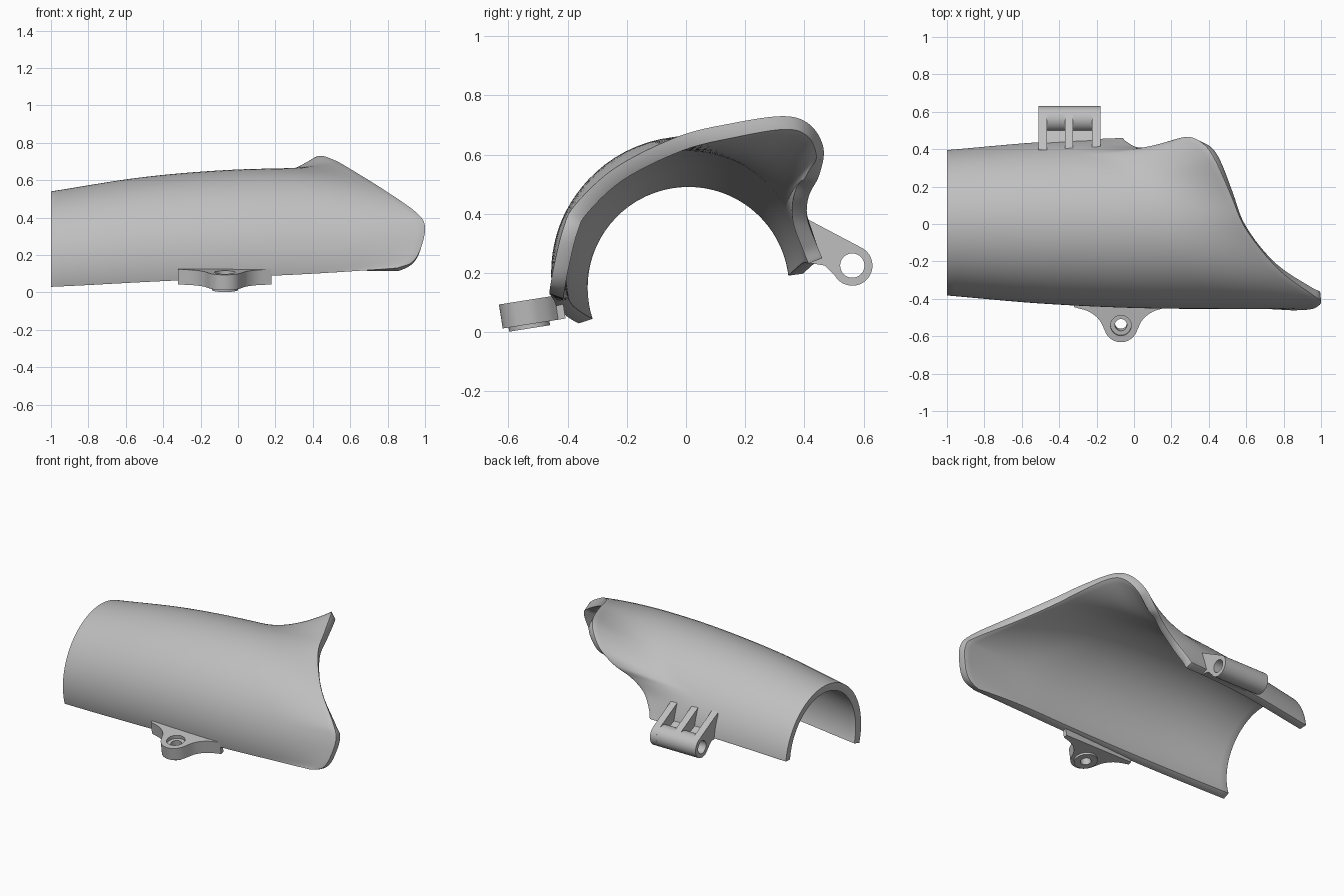
import bpy
import math
from mathutils import Matrix, Vector

cube = bpy.data.objects.get("Cube")
if cube:
    bpy.data.objects.remove(cube, do_unlink=True)

grey = bpy.data.materials.new("plain grey")
grey.use_nodes = True
grey.diffuse_color = (0.52, 0.52, 0.52, 1)
bsdf = next(n for n in grey.node_tree.nodes if n.type == "BSDF_PRINCIPLED")
bsdf.inputs["Base Color"].default_value = grey.diffuse_color
bsdf.inputs["Roughness"].default_value = 0.6


def lerp(a, b, t):
    return a + (b - a) * t


def spline(points, steps):
    """Smooth curve through the points."""
    pts = [Vector(p) for p in points]
    pts = [2 * pts[0] - pts[1]] + pts + [2 * pts[-1] - pts[-2]]
    out = []
    for a, b, c, d in zip(pts, pts[1:], pts[2:], pts[3:]):
        for s in range(steps):
            t = s / steps
            out.append(0.5 * (2 * b + (c - a) * t + (2 * a - 5 * b + 4 * c - d) * t ** 2
                              + (3 * b - a - 3 * c + d) * t ** 3))
    return out + [pts[-2]]


def arc(cx, cy, r, start, end, n=24):
    angles = [math.radians(lerp(start, end, i / n)) for i in range(n + 1)]
    return [(cx + r * math.cos(a), cy + r * math.sin(a)) for a in angles]


def smooth(obj):
    bpy.ops.object.select_all(action="DESELECT")
    obj.select_set(True)
    bpy.context.view_layer.objects.active = obj
    bpy.ops.object.shade_smooth_by_angle(angle=math.radians(35))


def add_mesh(name, mesh, matrix=None):
    mesh.materials.clear()
    mesh.materials.append(grey)
    obj = bpy.data.objects.new(name, mesh)
    bpy.context.collection.objects.link(obj)
    if matrix:
        obj.matrix_world = matrix
    smooth(obj)
    return obj


def plate(name, outlines, half, matrix, bevel=0.0):
    """Flat plate with holes: the first outline is the edge, the rest are holes."""
    curve = bpy.data.curves.new(name, "CURVE")
    curve.dimensions = "2D"
    curve.fill_mode = "BOTH"
    curve.extrude = half - bevel
    curve.bevel_depth = bevel
    curve.offset = -bevel
    curve.bevel_resolution = 1
    for outline in outlines:
        s = curve.splines.new("POLY")
        s.points.add(len(outline) - 1)
        for p, (x, y) in zip(s.points, outline):
            p.co = (x, y, 0, 1)
        s.use_cyclic_u = True
    helper = bpy.data.objects.new(name + " outline", curve)
    bpy.context.collection.objects.link(helper)
    bpy.context.view_layer.update()
    deps = bpy.context.evaluated_depsgraph_get()
    mesh = bpy.data.meshes.new_from_object(helper.evaluated_get(deps))
    bpy.data.objects.remove(helper, do_unlink=True)
    return add_mesh(name, mesh, matrix)


# Shell: tapering round section, lofted out to a flared free edge
SECTIONS = spline([(-1, 0.39, 0.15), (-0.5, 0.433, 0.184), (0, 0.457, 0.2),
                   (0.5, 0.463, 0.2), (1, 0.467, 0.2)], 10)
CENTRE_Y = 0.008


def section(x):
    for a, b in zip(SECTIONS, SECTIONS[1:]):
        if x <= b.x:
            break
    t = (x - a.x) / (b.x - a.x)
    return lerp(a.y, b.y, t), lerp(a.z, b.z, t)


rim = spline([(0.85, -0.462, 0.13), (0.93, -0.458, 0.16), (0.975, -0.445, 0.23),
              (1.0, -0.415, 0.35), (0.95, -0.375, 0.43), (0.77, -0.24, 0.555),
              (0.6, -0.03, 0.66), (0.52, 0.15, 0.705), (0.44, 0.33, 0.73),
              (0.38, 0.42, 0.70), (0.30, 0.465, 0.62), (0.21, 0.45, 0.53),
              (0.11, 0.415, 0.46), (0.02, 0.41, 0.385), (-0.04, 0.44, 0.30),
              (-0.06, 0.46, 0.25)], 6)


def rim_polar(p):
    r, zc = section(p.x)
    dy, dz = p.y - CENTRE_Y, p.z - zc
    return math.atan2(dz, dy) % math.tau, math.hypot(dy, dz) - r


first, last = rim_polar(rim[0])[0], rim_polar(rim[-1])[0]
ROWS, FLARE = 44, 0.45
verts, faces = [], []
for p in rim:
    theta, extra = rim_polar(p)
    start = math.radians(lerp(7, 198, (theta - last) / (first - last)))
    for j in range(ROWS + 1):
        v = j / ROWS
        x = lerp(-1, p.x, v)
        r, zc = section(x)
        r += extra * max(0, 1 - (p.x - x) / FLARE) ** 2
        a = lerp(start, theta, v * v)
        verts.append((x, CENTRE_Y + r * math.cos(a), zc + r * math.sin(a)))
n = ROWS + 1
for i in range(len(rim) - 1):
    for j in range(ROWS):
        k = i * n + j
        faces.append((k, k + 1, k + n + 1, k + n))
mesh = bpy.data.meshes.new("shell")
mesh.from_pydata(verts, [], faces)
shell = add_mesh("shell", mesh)
wall = shell.modifiers.new("wall", "SOLIDIFY")
wall.thickness = 0.05
wall.offset = -1
edge = shell.modifiers.new("soft edge", "BEVEL")
edge.width = 0.008
edge.segments = 2
edge.limit_method = "ANGLE"
edge.angle_limit = math.radians(50)

# Front lug: eyelet with concave wings, countersunk hole and lower boss
wing = [tuple(p)[:2] for p in spline([(0.25, 0.1, 0), (0.17, 0.075, 0),
                                      (0.115, 0.03, 0), (0.085, -0.03, 0)], 6)]
lug = ([(0.25, 0.125)] + wing + arc(0, 0, 0.09, -25, -155)
       + [(-x, y) for x, y in reversed(wing)] + [(-0.25, 0.125)])
tilt = Matrix.Translation((-0.07, -0.537, 0.068)) @ Matrix.Rotation(math.radians(9), 4, "X")


def ring(r, cx=0, cy=0):
    return arc(cx, cy, r, 0, 352.5, 47)


for name, outline, hole, z, half in (("lug_base", lug, 0.032, -0.012, 0.03),
                                     ("lug_top", lug, 0.055, 0.029, 0.011),
                                     ("lug_boss", ring(0.07), 0.032, -0.048, 0.008)):
    plate(name, [outline, ring(hole)], half, tilt @ Matrix.Translation((0, 0, z)))

# Rear hinge: three ribs, a web and a hollow barrel
AXIS_Y, AXIS_Z, BARREL = 0.562, 0.225, 0.068
HINGE_X, HINGE_HALF = -0.345, 0.165


def side_on(x):
    return Matrix(((0, 0, 1, x), (1, 0, 0, 0), (0, 1, 0, 0), (0, 0, 0, 1)))


bore = ring(0.041, AXIS_Y, AXIS_Z)
rib = [(0.395, 0.39)] + arc(AXIS_Y, AXIS_Z, BARREL, 60, -150) + [(0.47, 0.225), (0.415, 0.235)]
for label, x in (("right", -0.4875), ("middle", -0.3475), ("left", -0.2025)):
    plate("hinge_rib_" + label, [rib, bore], 0.0225, side_on(x))
plate("hinge_barrel", [ring(BARREL, AXIS_Y, AXIS_Z), bore], HINGE_HALF - 0.001, side_on(HINGE_X))
web = [(0.41, 0.235), (0.47, 0.225), (0.51, 0.205), (0.51, 0.25), (0.41, 0.29)]
plate("hinge_web", [web], HINGE_HALF - 0.002, side_on(HINGE_X))
